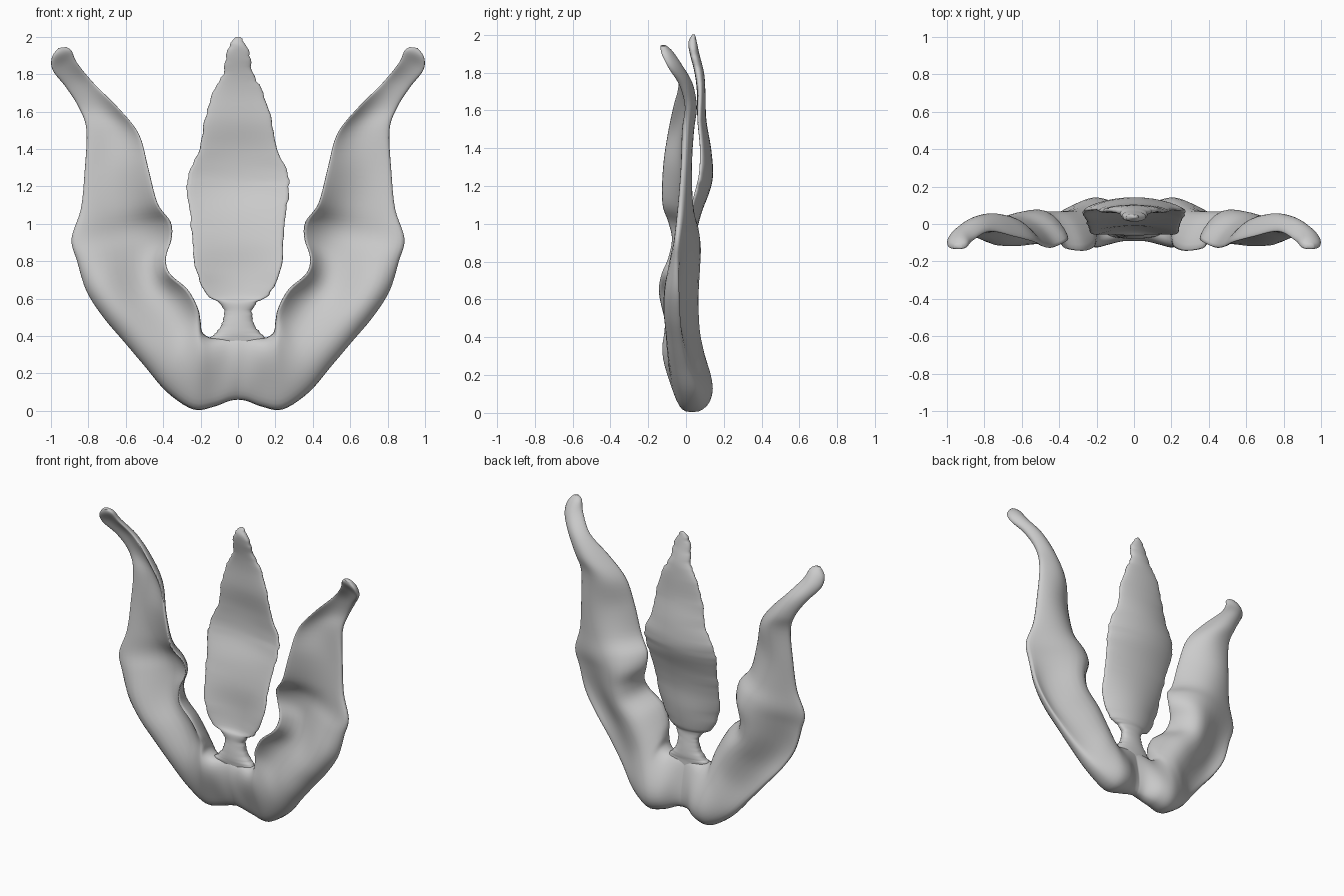
import bpy, bmesh, math, random

random.seed(4)


def spline(rows, steps):
    """Catmull-Rom interpolation through rows of equal length."""
    out = []
    for i in range(len(rows) - 1):
        p0, p1, p2 = rows[max(i - 1, 0)], rows[i], rows[i + 1]
        p3 = rows[min(i + 2, len(rows) - 1)]
        for k in range(steps):
            t = k / steps
            out.append([0.5 * (2 * b + (c - a) * t + (2 * a - 5 * b + 4 * c - d) * t * t
                               + (3 * b - a - 3 * c + d) * t ** 3)
                        for a, b, c, d in zip(p0, p1, p2, p3)])
    return out + [list(rows[-1])]


def cubic(a, b, c, d, s):
    """Smooth curve across the width through four evenly spaced depths."""
    u = 3 * s
    return (-a * (u - 1) * (u - 2) * (u - 3) / 6 + b * u * (u - 2) * (u - 3) / 2
            - c * u * (u - 1) * (u - 3) / 2 + d * u * (u - 1) * (u - 2) / 6)


def loft(name, outline, depth, steps=5, n=32, rough=0.0, mirror=False):
    """Outline: inner x,z, outer x,z.  Depth: four y values across, thickness."""
    bm = bmesh.new()
    rings = []
    for xi, zi, xo, zo, y0, y1, y2, y3, t in spline([o + d for o, d in zip(outline, depth)], steps):
        xi += random.uniform(-rough, rough)
        xo += random.uniform(-rough, rough)
        ring = []
        for k in range(n):
            a = 2 * math.pi * k / n
            s = (1 - math.cos(a)) / 2
            y = cubic(y0, y1, y2, y3, s)
            y += math.copysign(abs(math.sin(a)) ** 0.75, math.sin(a)) * t / 2
            ring.append(bm.verts.new((xi + (xo - xi) * s, y, zi + (zo - zi) * s)))
        rings.append(ring)
    for r, q in zip(rings, rings[1:]):
        for k in range(n):
            bm.faces.new((r[k], r[(k + 1) % n], q[(k + 1) % n], q[k]))
    if not mirror:
        bm.faces.new(rings[0])
    bm.faces.new(rings[-1])
    bmesh.ops.recalc_face_normals(bm, faces=bm.faces)
    for f in bm.faces:
        f.smooth = True
    me = bpy.data.meshes.new(name)
    bm.to_mesh(me)
    bm.free()
    ob = bpy.data.objects.new(name, me)
    bpy.context.collection.objects.link(ob)
    if mirror:
        ob.modifiers.new("Mirror", 'MIRROR').use_clip = True
    return ob


# Thick base sweeping out into the two folded side arms
arm_outline = [
    (0, .41, 0, .06), (.06, .40, .05, .052), (.14, .39, .13, .022), (.19, .42, .24, .008),
    (.20, .48, .38, .10), (.215, .55, .50, .24), (.27, .65, .61, .37), (.365, .735, .72, .50),
    (.385, .82, .81, .64), (.355, .92, .86, .80), (.36, 1.01, .89, .92), (.43, 1.11, .84, 1.08),
    (.48, 1.30, .82, 1.28), (.53, 1.48, .81, 1.50), (.64, 1.62, .85, 1.62), (.77, 1.75, .92, 1.73),
    (.86, 1.86, .99, 1.82), (.89, 1.925, .995, 1.89), (.92, 1.945, .96, 1.94),
]
arm_depth = [
    (-.03, -.03, -.01, .01, .13), (-.03, -.02, .0, .01, .15), (-.04, -.01, .03, .03, .20),
    (-.05, -.01, .03, .03, .23), (-.07, -.01, .005, .02, .20), (-.11, .0, -.025, -.01, .15),
    (-.135, .01, -.04, -.03, .12), (-.125, .02, -.055, -.04, .10), (-.09, .03, -.05, -.045, .09),
    (-.07, .04, -.02, -.05, .08), (-.09, .03, .0, -.045, .07), (-.12, -.01, .0, -.03, .07),
    (-.115, -.03, .0, -.015, .065), (-.09, -.005, .01, .0, .065), (-.06, .01, .025, .01, .065),
    (-.03, .0, .0, -.02, .065), (-.08, -.055, -.055, -.08, .06), (-.11, -.10, -.10, -.11, .06),
    (-.12, -.12, -.12, -.12, .03),
]
loft("base_and_side_arms", arm_outline, arm_depth, mirror=True)

# Central blade on its narrow stem: height, half width, y centre, y edge, thickness
blade = [
    (.33, .14, -.025, -.03, .09), (.385, .15, -.03, -.035, .095), (.42, .115, -.03, -.03, .10),
    (.47, .085, -.03, -.03, .09), (.53, .075, -.03, -.03, .07),
    (.58, .10, -.03, -.04, .06), (.62, .165, -.01, -.05, .05),
    (.75, .225, .01, -.05, .05), (.90, .243, .02, -.02, .05),
    (1.05, .257, .055, .02, .05), (1.18, .272, .103, .055, .05),
    (1.27, .265, .118, .075, .05), (1.40, .205, .11, .08, .045),
    (1.55, .18, .085, .07, .045), (1.70, .135, .08, .075, .045),
    (1.80, .08, .07, .065, .05), (1.90, .062, .045, .04, .05),
    (1.96, .042, .035, .035, .045), (2.0, .008, .04, .04, .015),
]
loft("central_blade", [(-w, z, w, z) for z, w, c, e, t in blade],
     [(e, e + (c - e) * .89, e + (c - e) * .89, e, t) for z, w, c, e, t in blade], rough=.005)
